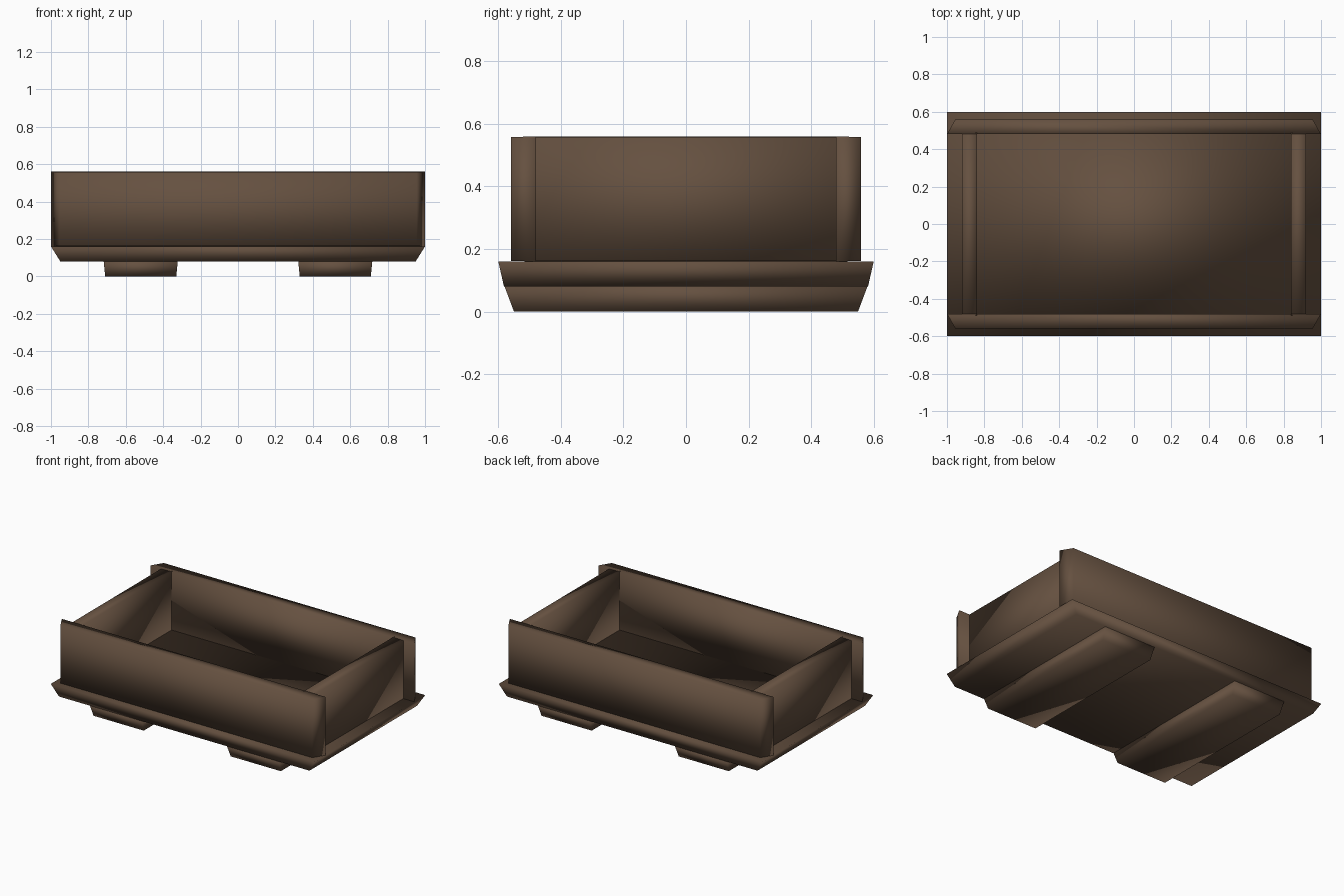
import bpy, bmesh
from mathutils import Matrix, Vector
from math import radians

if "Cube" in bpy.data.objects:
    bpy.data.objects.remove(bpy.data.objects["Cube"])

wood = bpy.data.materials.new("dark_brown_wood")
wood.diffuse_color = (0.13, 0.081, 0.051, 1)
wood.use_nodes = True
wood.node_tree.nodes["Principled BSDF"].inputs["Base Color"].default_value = wood.diffuse_color


def plank(name, big, small, thick, location, rotation):
    """Tapered plank: 'big' half sizes on local +z, 'small' half sizes on local -z."""
    mesh = bpy.data.meshes.new(name)
    bm = bmesh.new()
    bmesh.ops.create_cube(bm, size=2)
    for v in bm.verts:
        sx, sy = big if v.co.z > 0 else small
        v.co = Vector((v.co.x * sx, v.co.y * sy, v.co.z * thick / 2))
    bmesh.ops.transform(bm, matrix=rotation, verts=bm.verts)
    for f in bm.faces:
        f.smooth = True
    bm.to_mesh(mesh)
    bm.free()
    mesh.materials.append(wood)
    obj = bpy.data.objects.new(name, mesh)
    obj.location = location
    bpy.context.collection.objects.link(obj)
    return obj


flat = Matrix.Identity(4)
turn = Matrix.Rotation(radians(90), 4, 'Z')

# Floor board, wider at the top
plank("floor_board", (1.0, 0.6), (0.95, 0.582), 0.08, (0, 0, 0.12), flat)

# Two runners under the floor
for side, sx in (("left", -1), ("right", 1)):
    plank(side + "_runner", (0.58, 0.198), (0.55, 0.19), 0.08,
          (sx * 0.52, 0, 0.04), turn)

# Long walls, the larger face towards the inside
for side, angle, sy in (("front", 0, -1), ("back", 180, 1)):
    rot = Matrix.Rotation(radians(angle), 4, 'Z') @ Matrix.Rotation(radians(-90), 4, 'X')
    plank(side + "_wall", (1.0, 0.2), (0.955, 0.198), 0.08,
          (0, sy * 0.52, 0.36), rot)

# Short walls fitted between the long walls
for side, angle, sx in (("right", 90, 1), ("left", -90, -1)):
    rot = Matrix.Rotation(radians(angle), 4, 'Z') @ Matrix.Rotation(radians(-90), 4, 'X')
    plank(side + "_wall", (0.49, 0.2), (0.485, 0.198), 0.08,
          (sx * 0.88, 0, 0.36), rot)
